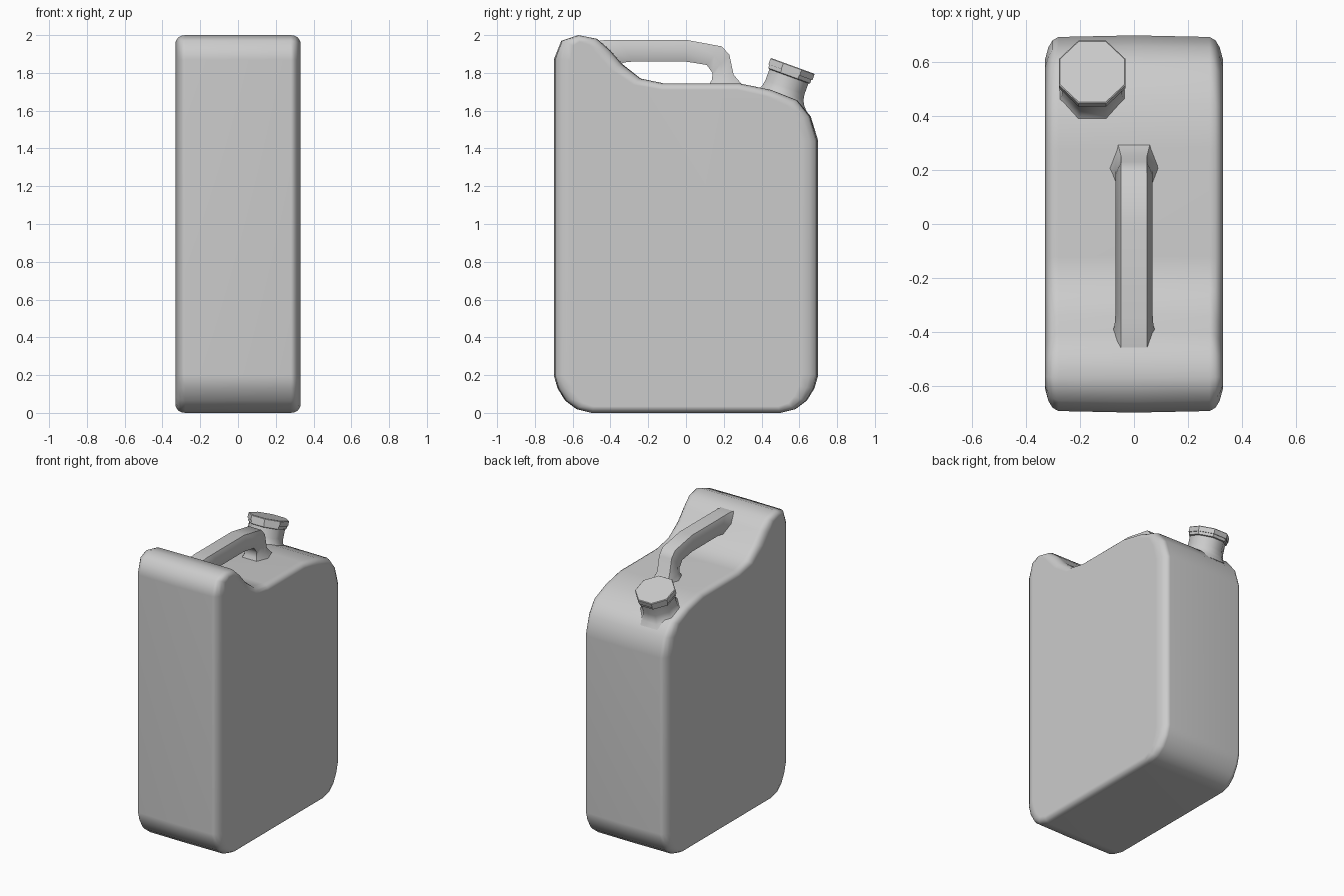
import bpy, bmesh, math
from mathutils import Vector

if "Cube" in bpy.data.objects:
    bpy.data.objects.remove(bpy.data.objects["Cube"])


def loft(name, rings, smooth_angle):
    """Skin a list of equal-length closed rings, closing both ends."""
    bm = bmesh.new()
    vs = [[bm.verts.new(p) for p in ring] for ring in rings]
    n = len(vs[0])
    for a, b in zip(vs, vs[1:]):
        for i in range(n):
            j = (i + 1) % n
            bm.faces.new((a[i], a[j], b[j], b[i]))
    bm.faces.new(vs[0][::-1])
    bm.faces.new(vs[-1])
    bmesh.ops.recalc_face_normals(bm, faces=bm.faces[:])
    me = bpy.data.meshes.new(name)
    bm.to_mesh(me)
    bm.free()
    me.shade_smooth()
    me.set_sharp_from_angle(angle=math.radians(smooth_angle))
    ob = bpy.data.objects.new(name, me)
    bpy.context.collection.objects.link(ob)
    return ob


# Body: side outline (y, z), lofted across x with softened rims
lower = [(0.50, 0.0), (0.58, 0.02), (0.64, 0.065), (0.68, 0.13), (0.70, 0.20)]
upper = [(0.70, 1.44), (0.66, 1.57), (0.59, 1.655), (0.45, 1.71), (0.28, 1.745),
         (-0.12, 1.745), (-0.24, 1.77), (-0.335, 1.845), (-0.40, 1.92),
         (-0.47, 1.98), (-0.57, 2.0), (-0.66, 1.97), (-0.70, 1.87)]
outline = [Vector(p) for p in lower + upper + [(-y, z) for y, z in reversed(lower)]]


def body_ring(x, dy, dz):
    ring = []
    for i, p in enumerate(outline):
        before = (p - outline[i - 1]).normalized()
        after = (outline[(i + 1) % len(outline)] - p).normalized()
        t = (before + after).normalized()
        ring.append((x, p.x - dy * t.y, p.y + dz * t.x))
    return ring


half = [(0.33, 0.09, 0.035), (0.318, 0.045, 0.013), (0.302, 0.018, 0.004), (0.28, 0.006, 0.0)]
sections = [(-x, a, b) for x, a, b in half] + [(0, 0, 0)] + half[::-1]
body = loft("can_body", [body_ring(*s) for s in sections], 80)
body.modifiers.new("weighted_normals", 'WEIGHTED_NORMAL').keep_sharp = True

# Handle: outer point, inner point and half widths at each station
stations = [((-0.53, 1.96), (-0.42, 1.80), 0.05, 0.10),
            ((-0.42, 1.975), (-0.33, 1.855), 0.048, 0.072),
            ((-0.36, 1.975), (-0.28, 1.86), 0.048, 0.068),
            ((0.0, 1.975), (0.0, 1.86), 0.048, 0.068),
            ((0.19, 1.94), (0.11, 1.842), 0.048, 0.068),
            ((0.23, 1.895), (0.14, 1.80), 0.048, 0.068),
            ((0.252, 1.79), (0.138, 1.765), 0.048, 0.07),
            ((0.30, 1.735), (0.12, 1.735), 0.06, 0.095)]
rings = []
for outer, inner, w, m in stations:
    o, i = Vector(outer), Vector(inner)
    c = (o + i) / 2
    rings.append([(x, p.x, p.y) for x, p in
                  ((-w, o), (w, o), (m, c), (w, i), (-w, i), (-m, c))])
loft("carry_handle", rings, 50)

# Spout and cap: octagons along a tilted axis
tilt = math.radians(20)
axis = Vector((0, math.sin(tilt), math.cos(tilt)))
side = Vector((0, math.cos(tilt), -math.sin(tilt)))
cap_top = Vector((-0.155, 0.565, 1.837))


def octagon(depth, apothem):
    r = apothem / math.cos(math.pi / 8)
    angles = [(k + 0.5) * math.pi / 4 for k in range(8)]
    return [cap_top - axis * depth + Vector((r * math.cos(a), 0, 0)) + side * r * math.sin(a)
            for a in angles]


loft("cap", [octagon(*s) for s in ((0, 0.12), (0.004, 0.124), (0.036, 0.124), (0.036, 0.10))], 40)
loft("cap_collar", [octagon(*s) for s in ((0.03, 0.118), (0.055, 0.118), (0.06, 0.108))], 40)
loft("spout_neck", [octagon(*s) for s in ((0.05, 0.11), (0.12, 0.11), (0.15, 0.115),
                                          (0.175, 0.128), (0.20, 0.15))], 60)
